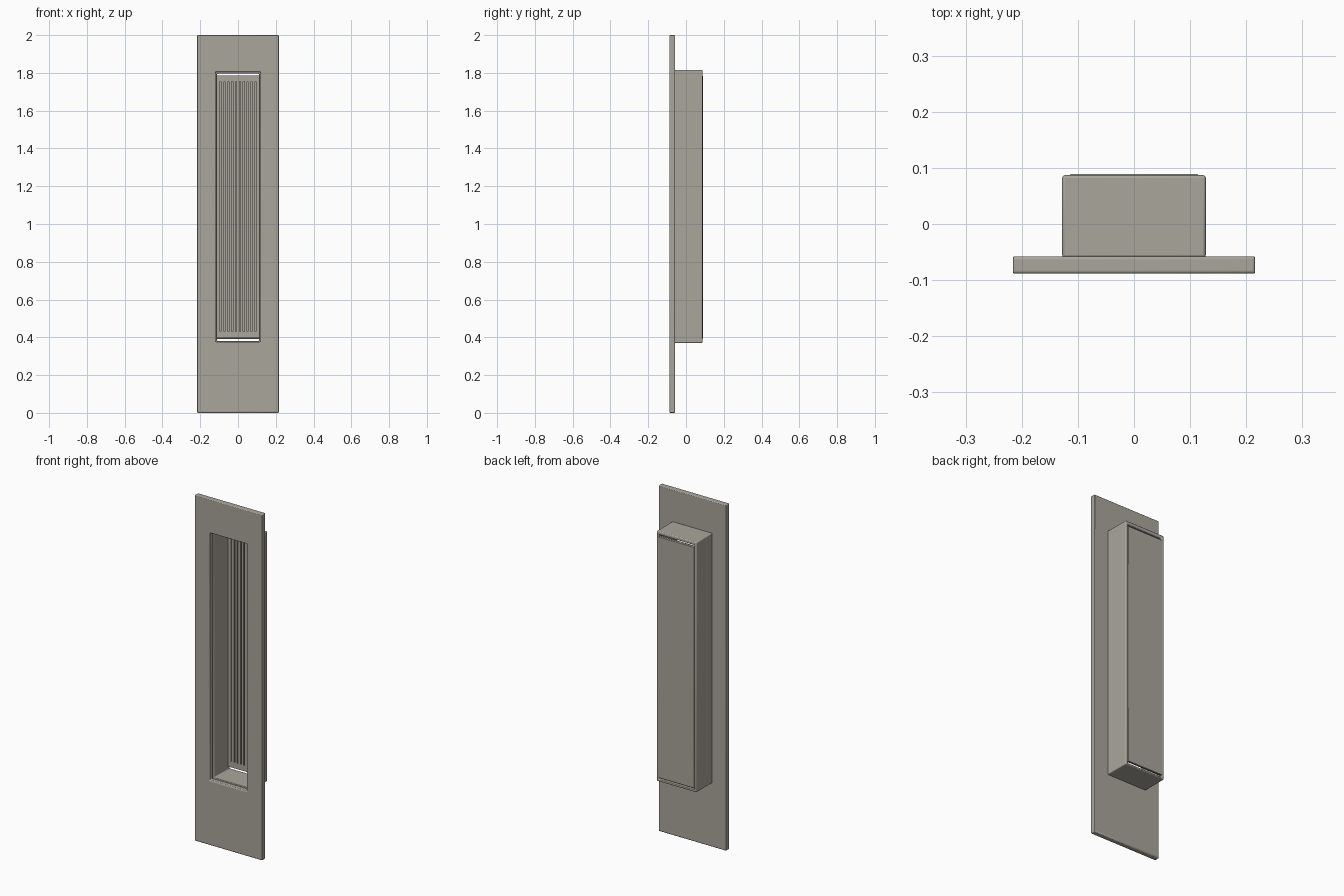
import bpy, bmesh

if "Cube" in bpy.data.objects:
    bpy.data.objects.remove(bpy.data.objects["Cube"])

# One warm grey metal for everything
metal = bpy.data.materials.new("warm_grey_metal")
metal.diffuse_color = (0.40, 0.38, 0.33, 1)
metal.use_nodes = True
metal.node_tree.nodes["Principled BSDF"].inputs["Base Color"].default_value = metal.diffuse_color


def finish(bm, name, bevel=0.0, segments=3):
    """Turn a bmesh into a named object with rounded edges."""
    bmesh.ops.recalc_face_normals(bm, faces=bm.faces)
    mesh = bpy.data.meshes.new(name)
    bm.to_mesh(mesh)
    bm.free()
    obj = bpy.data.objects.new(name, mesh)
    bpy.context.collection.objects.link(obj)
    mesh.materials.append(metal)
    if bevel:
        mod = obj.modifiers.new("rounded_edges", 'BEVEL')
        mod.width = bevel
        mod.segments = segments
        mod.limit_method = 'ANGLE'
    bpy.ops.object.select_all(action='DESELECT')
    obj.select_set(True)
    bpy.context.view_layer.objects.active = obj
    bpy.ops.object.shade_smooth_by_angle()
    return obj


def frame(name, outer, inner, y0, y1, bevel):
    """Rectangular frame; outer and inner are (half width, bottom, top)."""
    bm = bmesh.new()

    def loop(rect, y):
        w, b, t = rect
        return [bm.verts.new((x, y, z)) for x, z in
                ((-w, b), (w, b), (w, t), (-w, t))]

    rings = [loop(outer, y0), loop(outer, y1), loop(inner, y1), loop(inner, y0)]
    for k in range(4):
        a, b = rings[k], rings[(k + 1) % 4]
        for i in range(4):
            j = (i + 1) % 4
            bm.faces.new((a[i], a[j], b[j], b[i]))
    return finish(bm, name, bevel)


def add_box(bm, x0, x1, y0, y1, z0, z1):
    verts = bmesh.ops.create_cube(bm, size=1)["verts"]
    for v in verts:
        v.co = (x1 if v.co.x > 0 else x0,
                y1 if v.co.y > 0 else y0,
                z1 if v.co.z > 0 else z0)


# Face plate with a rectangular opening
frame("face_plate", (0.216, 0.0, 2.0), (0.119, 0.376, 1.805),
      -0.088, -0.058, 0.005)

# Deep tray walls behind the plate
frame("tray_walls", (0.128, 0.370, 1.815), (0.112, 0.381, 1.796),
      -0.060, 0.087, 0.005)

# Back panel, leaving a slit at the top and bottom
bm = bmesh.new()
add_box(bm, -0.114, 0.114, 0.078, 0.089, 0.392, 1.785)
finish(bm, "back_panel", 0.002, 2)

# Fluted lining of the back panel: bars divided by narrow grooves
grooves = 10
pitch = 0.0205
slot = 0.006
bm = bmesh.new()
edges = [-0.112]
for i in range(grooves):
    c = (i - (grooves - 1) / 2) * pitch
    edges += [c - slot / 2, c + slot / 2]
edges.append(0.112)
for x0, x1 in zip(edges[::2], edges[1::2]):
    add_box(bm, x0, x1, 0.070, 0.0785, 0.430, 1.755)
for z0, z1 in ((0.397, 0.430), (1.755, 1.785)):
    add_box(bm, -0.112, 0.112, 0.070, 0.0785, z0, z1)
finish(bm, "fluted_lining")
